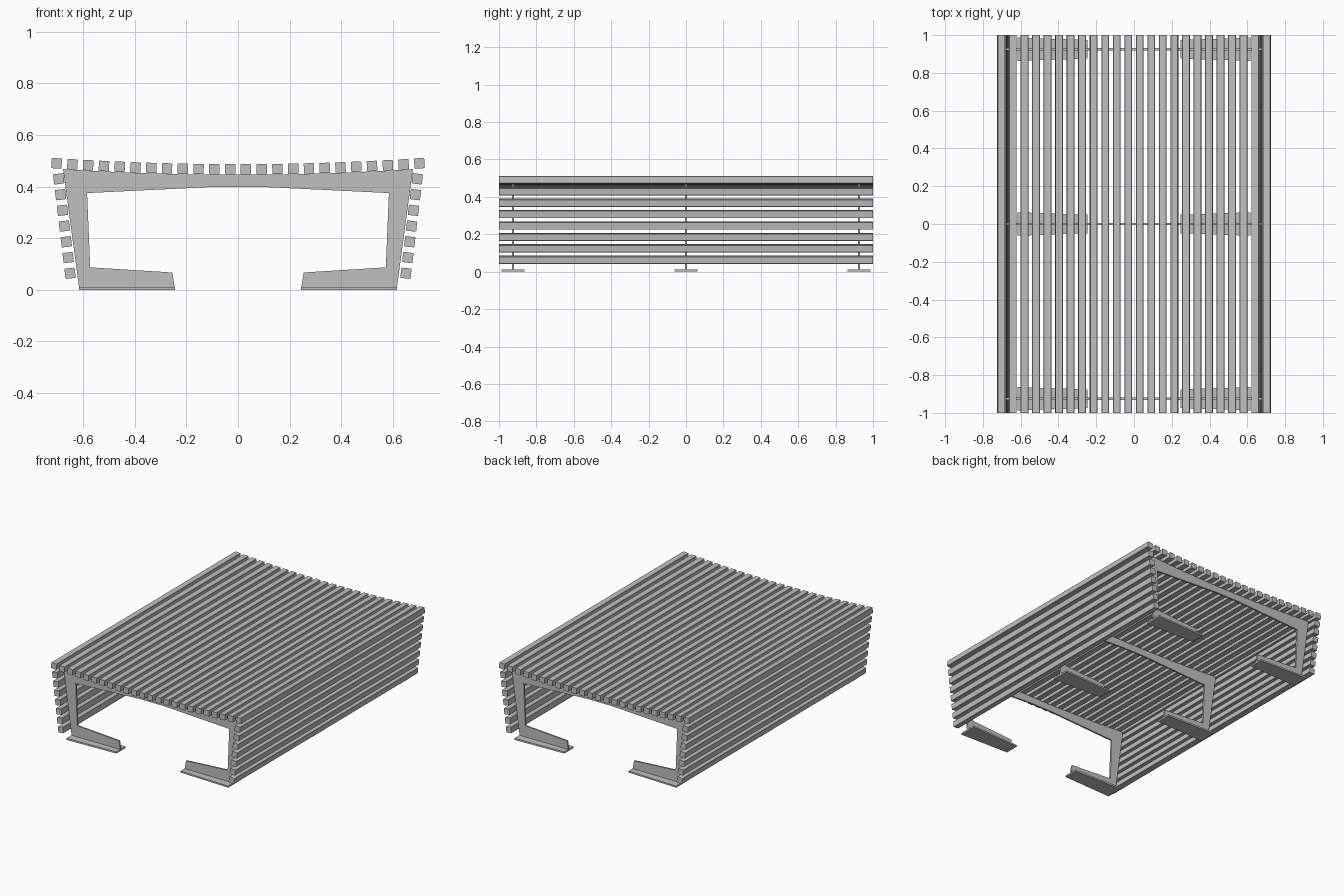
import bpy, bmesh, math
from mathutils import Matrix, Vector

cube = bpy.data.objects.get("Cube")
if cube:
    bpy.data.objects.remove(cube, do_unlink=True)

GREY = (0.53, 0.53, 0.53, 1)
grey = bpy.data.materials.new("plain grey")
grey.use_nodes = True
grey.diffuse_color = GREY
grey.node_tree.nodes["Principled BSDF"].inputs["Base Color"].default_value = GREY

SLAT = 0.04
FRAME_Y = (-0.925, 0, 0.925)


def add_object(name, bm):
    bmesh.ops.recalc_face_normals(bm, faces=bm.faces)
    mesh = bpy.data.meshes.new(name)
    bm.to_mesh(mesh)
    bm.free()
    mesh.materials.append(grey)
    obj = bpy.data.objects.new(name, mesh)
    bpy.context.collection.objects.link(obj)
    return obj


def prism(name, outline, depth, axis):
    """Closed outline extruded along an axis."""
    bm = bmesh.new()
    face = bm.faces.new([bm.verts.new(p) for p in outline])
    ext = bmesh.ops.extrude_face_region(bm, geom=[face])
    verts = [g for g in ext["geom"] if isinstance(g, bmesh.types.BMVert)]
    bmesh.ops.translate(bm, verts=verts, vec=Vector(axis) * depth)
    return add_object(name, bm)


def slat(name, x, z, tilt):
    """Long square bar with slightly eased edges."""
    bm = bmesh.new()
    bmesh.ops.create_cube(bm, size=1, matrix=Matrix.Diagonal((SLAT, 2, SLAT, 1)))
    long_edges = [e for e in bm.edges if abs(e.verts[0].co.y - e.verts[1].co.y) > 1]
    bmesh.ops.bevel(bm, geom=long_edges, offset=0.002, segments=1, affect='EDGES')
    obj = add_object(name, bm)
    obj.location = (x, 0, z)
    obj.rotation_euler.y = tilt


def sag(x):
    """Height of the dished seat above its middle."""
    return 0.047 * x * x


# Seat slats, following the shallow dish
for i in range(24):
    x = -0.703 + 1.406 * i / 23
    slat(f"seat_slat_{i + 1}", x, 0.467 + sag(x), -math.atan(0.094 * x))

# Side slats, leaning outward towards the top
for side, label in ((1, "left"), (-1, "right")):
    for i in range(7):
        t = i / 6
        slat(f"{label}_side_slat_{i + 1}", side * (0.651 + 0.044 * t),
             0.064 + 0.366 * t, side * 0.12)

# Bent frames: dished top edge, tapered legs and inward feet
top = [(x, 0.446 + sag(x)) for x in [0.678 * k / 6 for k in range(6, 0, -1)]]
half = [(0.09, 0.399), (0.585, 0.375), (0.573, 0.087), (0.255, 0.067),
        (0.245, 0.008), (0.616, 0.008)] + top
outline = half + [(0, 0.446)] + [(-x, z) for x, z in reversed(half)]
for y, label in zip(FRAME_Y, ("front", "middle", "back")):
    prism(f"{label}_frame", [(x, y - 0.006, z) for x, z in outline], 0.012, (0, 1, 0))
    # Base plates, narrowing towards the inner end
    for side, hand in ((1, "left"), (-1, "right")):
        plan = [(0.616, -0.062), (0.616, 0.062), (0.245, 0.049), (0.245, -0.049)]
        prism(f"{label}_{hand}_base_plate",
              [(side * x, y + w, 0) for x, w in plan], 0.011, (0, 0, 1))
